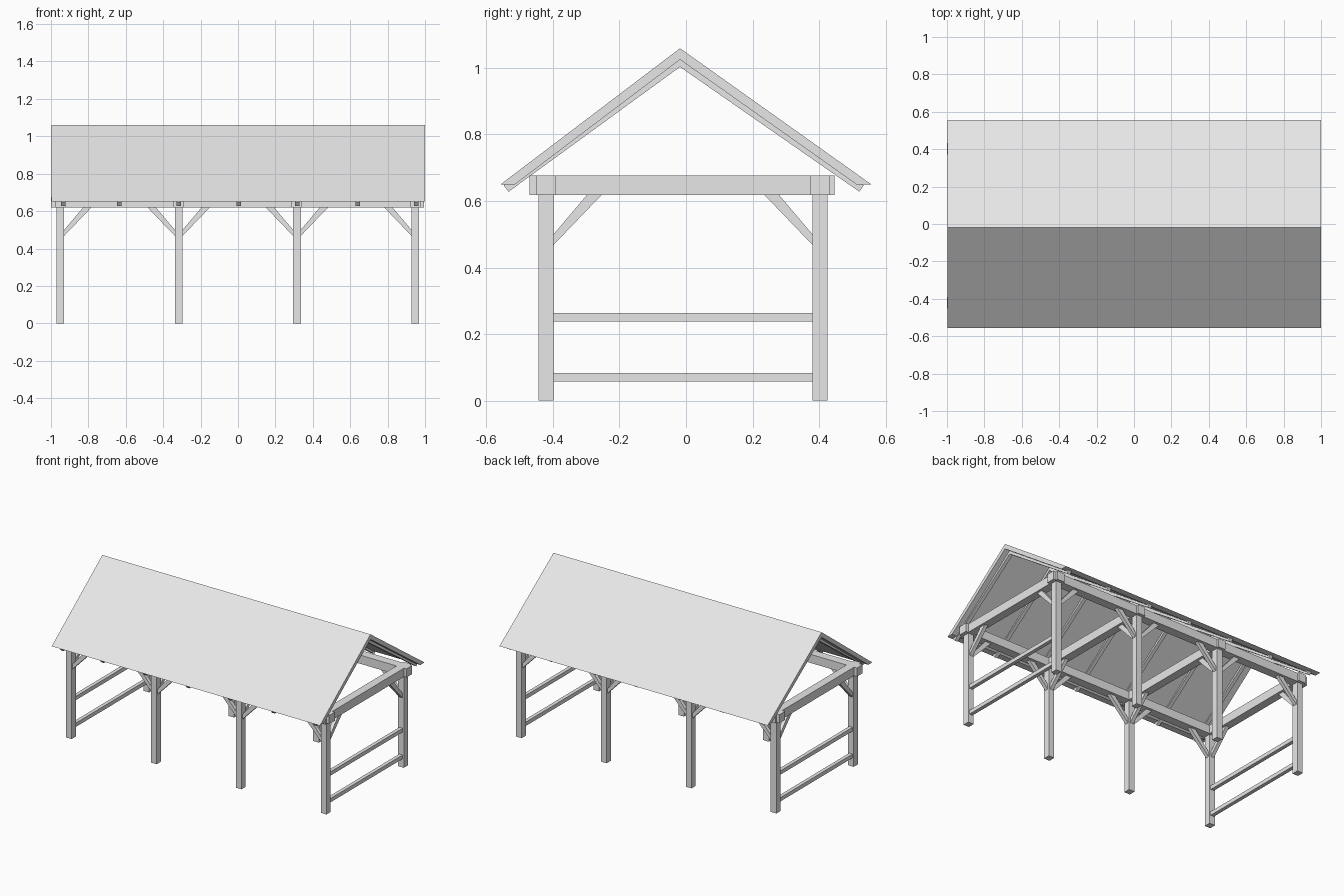
import bpy
import bmesh
from mathutils import Vector

cube = bpy.data.objects.get("Cube")
if cube:
    bpy.data.objects.remove(cube, do_unlink=True)

GREY = (0.8, 0.8, 0.8, 1.0)
timber = bpy.data.materials.new("light grey")
timber.use_nodes = True
timber.diffuse_color = GREY
timber.node_tree.nodes["Principled BSDF"].inputs["Base Color"].default_value = GREY


def prism(name, profile, start, end, axis="x"):
    """Extrude a (side, height) profile along x or y."""
    bm = bmesh.new()
    if axis == "x":
        verts = [bm.verts.new((start, a, z)) for a, z in profile]
        move = Vector((end - start, 0, 0))
    else:
        verts = [bm.verts.new((a, start, z)) for a, z in profile]
        move = Vector((0, end - start, 0))
    face = bm.faces.new(verts)
    result = bmesh.ops.extrude_face_region(bm, geom=[face], use_keep_orig=True)
    moved = [g for g in result["geom"] if isinstance(g, bmesh.types.BMVert)]
    bmesh.ops.translate(bm, verts=moved, vec=move)
    bmesh.ops.recalc_face_normals(bm, faces=bm.faces)
    mesh = bpy.data.meshes.new(name)
    bm.to_mesh(mesh)
    bm.free()
    mesh.materials.append(timber)
    obj = bpy.data.objects.new(name, mesh)
    bpy.context.collection.objects.link(obj)
    return obj


def beam(name, x0, x1, y0, y1, z0, z1):
    return prism(name, [(y0, z0), (y1, z0), (y1, z1), (y0, z1)], x0, x1)


def brace(name, edge, direction, centre, axis):
    """Diagonal strut from a post face up to the beam above."""
    shape = [(0, 0.468), (0.144, PLATE_Z), (0.1, PLATE_Z), (0, 0.5)]
    prism(name, [(edge + direction * a, z) for a, z in shape],
          centre - 0.012, centre + 0.012, axis)


POST_X = (-0.95, -0.317, 0.315, 0.948)
POST_Y = {"front": -0.4205, "back": 0.4025}
HALF = 0.0225
PLATE_Z, PLATE_TOP = 0.618, 0.676
RIDGE_Y = -0.018

# Long wall plates resting on the posts
for side, y in POST_Y.items():
    beam(f"{side}_wall_plate", -1.0, 0.995, y - 0.03, y + 0.03, PLATE_Z, PLATE_TOP)

# Cross frames: posts, tie beam and braces
for i, x in enumerate(POST_X):
    beam(f"tie_beam_{i}", x - 0.028, x + 0.028, -0.47, 0.446, PLATE_Z, PLATE_TOP)
    for side, y in POST_Y.items():
        beam(f"{side}_post_{i}", x - 0.021, x + 0.021, y - HALF, y + HALF, 0, PLATE_Z)
        inward = 1 if y < 0 else -1
        brace(f"{side}_tie_brace_{i}", y + inward * HALF, inward, x, "x")
        for d in (-1, 1):
            if 0 <= i + d < len(POST_X):
                label = "left" if d > 0 else "right"
                brace(f"{side}_{label}_plate_brace_{i}", x + d * 0.021, d, y, "y")

# Pairs of rails closing the two ends
for end, x in (("right", POST_X[0]), ("left", POST_X[-1])):
    for level, z in (("lower", 0.058), ("upper", 0.238)):
        beam(f"{end}_{level}_rail", x - 0.0125, x + 0.0125,
             POST_Y["front"] + HALF, POST_Y["back"] - HALF, z, z + 0.026)

# Rafters, their upper edge buried in the roof panel
rafter_profile = [(RIDGE_Y, 1.003), (0.521, 0.628), (0.534, 0.647),
                  (RIDGE_Y, 1.032), (-0.548, 0.647), (-0.533, 0.628)]
for i, x in enumerate((-0.935, -0.634, -0.318, 0.004, 0.318, 0.639, 0.952)):
    prism(f"rafter_{i}", rafter_profile, x - 0.012, x + 0.012)

# Gabled roof panel with level-cut eaves
prism("roof", [(-0.557, 0.65), (-0.514, 0.65), (RIDGE_Y, 1.025), (0.512, 0.65),
               (0.557, 0.65), (RIDGE_Y, 1.059)], -0.998, 1.0)
